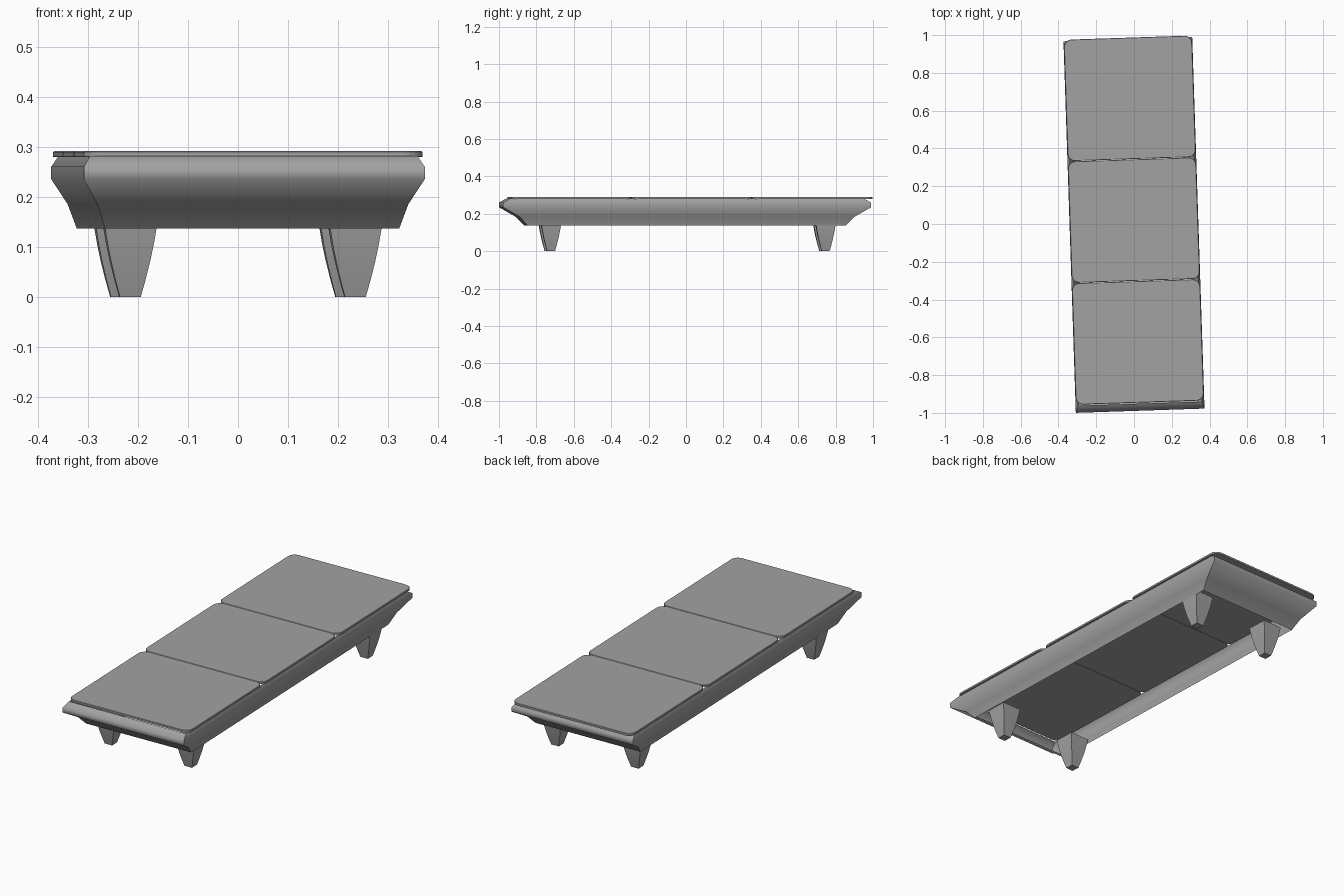
import bpy, bmesh, math

if "Cube" in bpy.data.objects:
    bpy.data.objects.remove(bpy.data.objects["Cube"])

TURN = math.radians(1.9)   # the whole bench stands slightly turned

grey = bpy.data.materials.new("warm_grey")
grey.diffuse_color = (0.36, 0.36, 0.36, 1)
grey.use_nodes = True
grey.node_tree.nodes["Principled BSDF"].inputs["Base Color"].default_value = grey.diffuse_color


def rect(hx, hy, z):
    return [(-hx, -hy, z), (hx, -hy, z), (hx, hy, z), (-hx, hy, z)]


def rounded_rect(hx, hy, r, z, steps=5):
    pts = []
    for i, (sx, sy) in enumerate([(1, 1), (-1, 1), (-1, -1), (1, -1)]):
        for k in range(steps + 1):
            a = math.pi / 2 * (i + k / steps)
            pts.append((sx * (hx - r) + r * math.cos(a),
                        sy * (hy - r) + r * math.sin(a), z))
    return pts


def loft(name, rings, capped, smooth=False):
    """Skin a stack of equal-length rings, listed from the bottom up."""
    bm = bmesh.new()
    loops = [[bm.verts.new(p) for p in ring] for ring in rings]
    n = len(loops[0])
    for low, high in zip(loops, loops[1:]):
        for i in range(n):
            j = (i + 1) % n
            face = bm.faces.new((low[i], low[j], high[j], high[i]))
            face.smooth = smooth
        if smooth:  # corners stay crisp
            for i in range(n):
                bm.edges.get((low[i], high[i])).smooth = False
    if capped:
        bm.faces.new(loops[0][::-1])
        bm.faces.new(loops[-1])
    mesh = bpy.data.meshes.new(name)
    bm.to_mesh(mesh)
    bm.free()
    mesh.materials.append(grey)
    obj = bpy.data.objects.new(name, mesh)
    bpy.context.collection.objects.link(obj)
    obj.rotation_euler.z = TURN
    return obj


# Apron: open moulded shell, each height a scaled copy of the outline
profile = [(0.864, 0.137), (0.912, 0.185), (1.0, 0.235), (1.0, 0.26), (0.962, 0.281)]
apron = loft("apron", [rect(0.341 * s, 0.984 * s, z) for s, z in profile], False, True)
apron.location.y = -0.005

# Three top panels with rounded corners
PANEL = 0.645
for i, name in enumerate(["front_panel", "middle_panel", "rear_panel"]):
    y = 0.0205 + (i - 1) * PANEL
    layers = [(0.016, 0.279), (0.001, 0.28), (0.001, 0.289), (0.003, 0.291)]
    rings = [rounded_rect(0.34 - d, PANEL / 2 - d, 0.04 - d, z) for d, z in layers]
    panel = loft(name, rings, True)
    panel.location = (-math.sin(TURN) * y, math.cos(TURN) * y, 0)

# Four tapered legs with a slight bow
taper = [(0.021, 0), (0.0305, 0.035), (0.039, 0.07), (0.0462, 0.105), (0.0515, 0.137), (0.055, 0.16)]
for sx, side in ((-1, "left"), (1, "right")):
    for sy, end in ((-1, "front"), (1, "rear")):
        leg = loft(f"{end}_{side}_leg", [rect(h, h, z) for h, z in taper], True, True)
        leg.location = (sx * 0.225 - sy * 0.009, sy * 0.734 + sx * 0.006 + 0.006, 0)
